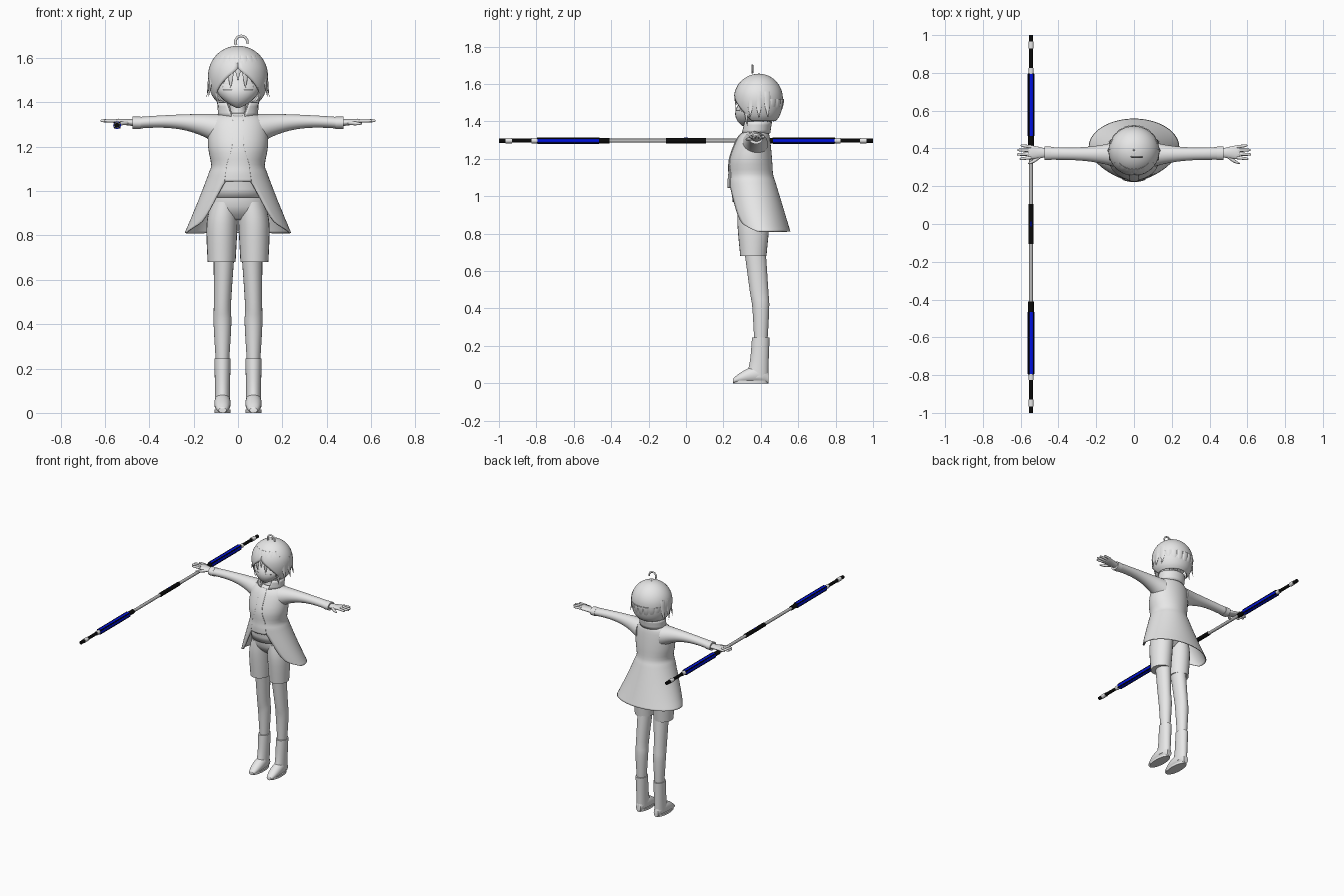
import bpy, bmesh, math
from math import sin, cos, pi, radians, sqrt

if "Cube" in bpy.data.objects:
    bpy.data.objects.remove(bpy.data.objects["Cube"])


def material(name, red, green, blue):
    made = bpy.data.materials.new(name)
    made.use_nodes = True
    made.diffuse_color = (red, green, blue, 1)
    shader = made.node_tree.nodes["Principled BSDF"]
    shader.inputs["Base Color"].default_value = (red, green, blue, 1)
    return made


GREY = material("pale grey", .8, .8, .8)
STEEL = material("steel grey", .5, .5, .5)
BLUE = material("vivid blue", 0, .006, .75)
BLACK = material("black", .003, .003, .003)


def steps(count):
    return [i / (count - 1) for i in range(count)]


def turn(count):
    return [2 * pi * i / count for i in range(count)]


def smooth_rings(rings, parts):
    """Catmull-Rom interpolation between cross-sections."""
    result = []
    last = len(rings) - 1
    for i in range(last):
        quads = list(zip(rings[max(i - 1, 0)], rings[i], rings[i + 1], rings[min(i + 2, last)]))
        for part in range(parts):
            t = part / parts
            result.append([b + t * (c - a) / 2 + t * t * (a - 2.5 * b + 2 * c - d / 2)
                           + t ** 3 * (1.5 * (b - c) + (d - a) / 2) for a, b, c, d in quads])
    return result + [rings[last]]


def build(name, rows, paint=GREY, closed=True, mirror=False, thickness=0):
    """Skin rows of points into one object."""
    bm = bmesh.new()
    rows = [[bm.verts.new(point) for point in row] for row in rows]
    count = len(rows[0])
    for low, high in zip(rows, rows[1:]):
        for i in range(count if closed else count - 1):
            j = (i + 1) % count
            bm.faces.new((low[i], low[j], high[j], high[i]))
    if closed:
        bm.faces.new(rows[0])
        bm.faces.new(rows[-1])
    bmesh.ops.remove_doubles(bm, verts=bm.verts, dist=.0002)
    bmesh.ops.recalc_face_normals(bm, faces=bm.faces)
    mesh = bpy.data.meshes.new(name)
    bm.to_mesh(mesh)
    bm.free()
    mesh.materials.append(paint)
    part = bpy.data.objects.new(name, mesh)
    bpy.context.collection.objects.link(part)
    bpy.ops.object.select_all(action="DESELECT")
    part.select_set(True)
    bpy.context.view_layer.objects.active = part
    bpy.ops.object.shade_smooth_by_angle(angle=radians(50))
    if thickness:
        part.modifiers.new("thickness", "SOLIDIFY").thickness = thickness
    if mirror:
        part.modifiers.new("mirror", "MIRROR")


def loft(name, rings, axis="z", paint=GREY, mirror=False, parts=4, sides=24):
    """Ellipses along an axis: position, two centre values, two radii."""
    place = {"x": lambda p, a, b: (p, a, b), "y": lambda p, a, b: (a, p, b),
             "z": lambda p, a, b: (a, b, p)}[axis]
    rows = [[place(p, u + ru * cos(a), v + rv * sin(a)) for a in turn(sides)]
            for p, u, v, ru, rv in smooth_rings(rings, parts)]
    build(name, rows, paint, mirror=mirror)


def sheet(name, rings, inside=False, heading=0, thickness=.006, mirror=False):
    """Cloth wrapped about z: height, front, back, half width, half opening in degrees."""
    rows = []
    for z, front, back, width, gap in smooth_rings(rings, 3):
        start, end = (-gap, gap) if inside else (gap, 360 - gap)
        angles = [radians(heading + start + (end - start) * t) for t in steps(41)]
        middle, depth = (front + back) / 2, (back - front) / 2
        rows.append([(width * sin(a), middle - depth * cos(a), z) for a in angles])
    build(name, rows, closed=False, mirror=mirror, thickness=thickness)


def strand(name, heading, top, bottom, flare, width=.02, mirror=False):
    """Tapering lock of hair that follows the skull, then hangs."""
    a = radians(heading)
    rows = []
    for t in steps(14):
        z = top + (bottom - top) * t
        above = max(z - HAIR_Z, 0) / HAIR_R
        reach = .95 * HAIR_R * sqrt(1 - above ** 2) + flare * t ** 2
        half = width * max(1 - t ** 2, .04)
        ring = [(half * cos(b), reach + half * sin(b) / 3) for b in turn(10)]
        rows.append([(r * sin(a) + side * cos(a), HEAD_Y - r * cos(a) + side * sin(a), z)
                     for side, r in ring])
    build(name, rows, mirror=mirror)


# Legs, boots and shorts
loft("leg", [(.8, .06, .36, .05, .06), (.5, .07, .39, .039, .05),
             (.4, .07, .4, .04, .045), (.2, .07, .4, .028, .034)], mirror=True)
loft("boot_shaft", [(.245, .07, .4, .037, .047), (.12, .07, .392, .034, .05),
                    (.03, .07, .38, .034, .06)], mirror=True)
foot = []
for t in steps(9):
    rounding = sin(pi * (.05 + .9 * t)) ** .4
    height = (.025 + .035 * t) * rounding
    foot.append((.25 + .19 * t, .07, height, .037 * rounding, height))
loft("boot_foot", foot, "y", mirror=True)
loft("boot_sole", [(z, .07, .345, .036, .093) for z in (0, .015)], mirror=True)
loft("shorts_leg", [(.68, .074, .36, .063, .07), (.85, .072, .36, .07, .085),
                    (.95, .06, .36, .06, .08)], mirror=True)
loft("shorts_waist", [(.87, 0, .356, .1, .04), (.93, 0, .356, .132, .084),
                      (1.06, 0, .356, .1, .09)])
sheet("shirt_hem", [(1.1, .235, .45, .105, 0), (.97, .25, .46, .125, 0)])

# Coat: fitted bodice, then a flared skirt cut away at the front
coat = [(1.352, .32, .42, .05, 0), (1.34, .3, .44, .1, 0), (1.3, .27, .45, .13, 0),
        (1.2, .233, .46, .135, 0), (1.12, .23, .465, .121, 0)]
for t in steps(9)[1:]:
    gap = 52 * max(t - .12, 0) ** .4 + 30 * t ** 12
    coat.append((1.12 - .308 * t, .226 + .03 * t ** 3, .465 + .093 * t,
                 .12 + .12 * t ** 1.1, gap))
sheet("coat", coat)
sheet("coat_placket", [(z, front - .004, back, width + .004, 11 if z > 1.15 else 24)
                       for z, front, back, width, gap in coat if 1.04 < z < 1.35], inside=True)
for name, inset in (("collar", 0), ("collar_lining", .012)):
    sheet(name, [(1.335, .295 + inset, .45 - inset, .09 - inset, 18),
                 (1.4, .3 + inset, .46 - inset, .093 - inset, 34)])

# Sleeves thin out toward the wrist
sleeve = []
for t in steps(7):
    radius = .026 + .044 * (1 - t) ** 3
    sleeve.append((.09 + .38 * t, .368 + .006 * t, 1.348 - .016 * t ** 2 - radius,
                   radius + .008 * t, radius))
loft("sleeve", sleeve, "x", mirror=True)
loft("sleeve_cuff", [(x, .374, 1.307, .036, .028) for x in (.44, .475)], "x", mirror=True)

# Hands
loft("palm", [(.46, .376, 1.307, .022, .016), (.54, .38, 1.314, .036, .012),
              (.56, .38, 1.316, .033, .008)], "x", mirror=True)
for i, tip in enumerate((.605, .62, .617, .6)):
    offset = i - 1.5
    loft("finger", [(x, .38 + spread * offset, 1.317, radius, radius) for x, spread, radius in
                    ((.545, .019, .009), (tip - .01, .023, .007), (tip, .024, .002))],
         "x", mirror=True, sides=10)
loft("thumb", [(.495, .36, 1.308, .012, .01), (.53, .334, 1.305, .01, .009),
               (.56, .32, 1.303, .003, .003)], "x", mirror=True, sides=10)


# Head and face
def head_ring(t):
    radius = .105 * sin(pi * (.01 + .98 * t) ** .8)
    return 1.375 + .255 * t, 0, .31 + .07 * min(2 * t, 1), radius, .9 * radius


loft("neck", [(1.32, 0, .375, .05, .05), (1.36, 0, .377, .037, .037),
              (1.43, 0, .38, .038, .04)])
loft("head", [head_ring(t) for t in steps(14)], parts=2)
loft("nose", [(1.434, 0, .276, .006, .008), (1.47, 0, .276, .003, .004)], sides=8)
eye = []
for t in (.32, .37, .43):
    z, x, y, width, depth = head_ring(t)
    eye.append((z, y - depth - .001, y + depth, width + .001, 13))
sheet("eye", eye, inside=True, heading=28, thickness=.003, mirror=True)

# Hair: a cap open over the face, with separate locks
HAIR_Z, HAIR_R, HEAD_Y = 1.52, .135, .39
cap = []
for t in steps(11):
    tilt = radians(2 + 148 * t)
    reach = HAIR_R * sin(tilt) ** (1 if tilt < pi / 2 else .5)
    cap.append((HAIR_Z + HAIR_R * cos(tilt), HEAD_Y - reach, HEAD_Y + .95 * reach, reach,
                68 * max(sin(tilt - radians(75)), 0)))
sheet("hair_cap", cap)
for i in range(-3, 4):
    strand("fringe_lock", 15 * i, 1.61, 1.5 - .03 * (i % 2) - .008 * abs(i), 0)
strand("front_side_lock", 55, 1.58, 1.375, -.02, mirror=True)
for heading in (70, 90, 110):
    strand("side_lock", heading, 1.56, 1.42, .014, mirror=True)
for i in range(-3, 4):
    strand("nape_lock", 180 + 18 * i, 1.52, 1.395, -.05)

# Looping curl on the crown
curl = []
for t in steps(16):
    a = radians(210 - 225 * t)
    ring = [(.027 + .006 * cos(b), .005 * sin(b)) for b in turn(8)]
    curl.append([(.015 + r * cos(a), .355 + y, 1.672 + r * sin(a)) for r, y in ring])
build("top_curl", curl)

# Staff held level in the right hand: section ends and radii from the middle out
STAFF_X, STAFF_Z = -.545, 1.297
SECTIONS = (("centre_grip", .107, .014, BLACK),
            ("shaft", .41, .0105, STEEL), ("inner_collar", .465, .015, BLACK),
            ("blue_grip", .795, .0175, BLUE), ("grip_ring", .825, .014, GREY),
            ("outer_rod", .93, .0105, BLACK), ("end_ring", .965, .014, GREY),
            ("end_tip", 1, .0115, BLACK))


def rod(name, start, end, radius, paint, x=STAFF_X, z=STAFF_Z):
    loft("staff_" + name, [(y, x, z, radius, radius) for y in (start, end)], "y", paint,
         parts=1, sides=16)


for direction in (-1, 1):
    start = 0
    for name, end, radius, paint in SECTIONS:
        rod(name, direction * start, direction * end, radius, paint)
        start = end
    # Black rails along the four diagonals of each blue grip
    for corner in turn(4):
        a = corner + pi / 4
        rod("grip_rail", direction * .463, direction * .797, .004, BLACK,
            STAFF_X + .0165 * cos(a), STAFF_Z + .0165 * sin(a))
# Small blue stud on top of the centre grip
rod("centre_stud", -.012, .012, .005, BLUE, z=STAFF_Z + .011)
